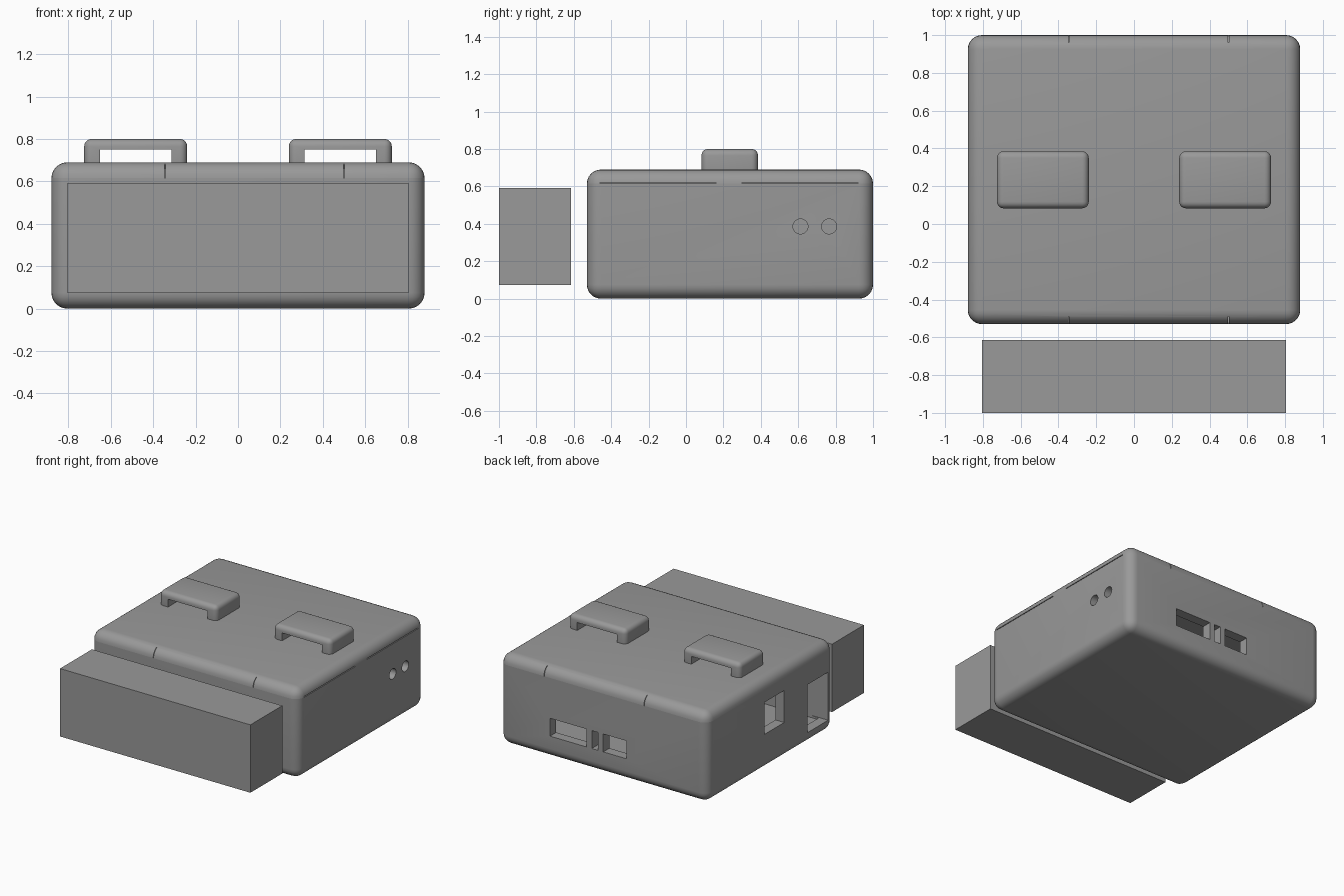
import bpy, bmesh, math

if "Cube" in bpy.data.objects:
    bpy.data.objects.remove(bpy.data.objects["Cube"])

grey = bpy.data.materials.new("mid grey")
grey.diffuse_color = (0.32, 0.32, 0.32, 1)
grey.use_nodes = True
grey.node_tree.nodes["Principled BSDF"].inputs["Base Color"].default_value = grey.diffuse_color


def finish(name, bm):
    me = bpy.data.meshes.new(name)
    bm.to_mesh(me)
    bm.free()
    ob = bpy.data.objects.new(name, me)
    bpy.context.collection.objects.link(ob)
    me.materials.append(grey)
    return ob


def box(name, x, y, z, radius=0, segments=6):
    """Box from (min, max) ranges, optionally with rounded edges."""
    bm = bmesh.new()
    bmesh.ops.create_cube(bm, size=1)
    for v in bm.verts:
        for i, (a, b) in enumerate((x, y, z)):
            v.co[i] = a if v.co[i] < 0 else b
    if radius:
        bmesh.ops.bevel(bm, geom=bm.edges[:], offset=radius, segments=segments,
                        profile=0.5, affect='EDGES')
    return finish(name, bm)


def peg(name, y, z, r):
    """Cutter along x through the right wall."""
    bm = bmesh.new()
    bmesh.ops.create_cone(bm, cap_ends=True, segments=32, radius1=r, radius2=r, depth=0.3)
    for v in bm.verts:
        v.co = (0.88 + v.co.z, y + v.co.y, z - v.co.x)
    bmesh.ops.recalc_face_normals(bm, faces=bm.faces[:])
    return finish(name, bm)


def cut(ob, cutter):
    mod = ob.modifiers.new("cut", 'BOOLEAN')
    mod.operation, mod.solver, mod.object = 'DIFFERENCE', 'EXACT', cutter
    bpy.context.view_layer.objects.active = ob
    bpy.ops.object.modifier_apply(modifier=mod.name)
    bpy.data.objects.remove(cutter)


def smooth(ob):
    bpy.ops.object.select_all(action='DESELECT')
    ob.select_set(True)
    bpy.context.view_layer.objects.active = ob
    bpy.ops.object.shade_smooth_by_angle(angle=math.radians(30))


W, Y0, Y1, H, SEAM, T = 0.88, -0.53, 1.0, 0.69, 0.615, 0.075
big = (-2, 2)

# hollow case body
body = box("case_body", (-W, W), (Y0, Y1), (0, H), T)
cut(body, box("c", big, big, (SEAM, 2)))
cut(body, box("c", (-W + T, W - T), (Y0 + T, Y1 - T), (T, 1)))

# back wall ports
for x in ((0.14, 0.45), (0.045, 0.097), (-0.198, 0.0)):
    cut(body, box("c", x, (0.85, 1.1), (0.17, 0.307)))
# left wall windows
cut(body, box("c", (-1, -0.75), (0.07, 0.31), (0.275, 0.52)))
cut(body, box("c", (-1, -0.75), (-0.46, -0.21), (0.09, 0.457)))
# right wall round holes
for y in (0.612, 0.765):
    cut(body, peg("c", y, 0.386, 0.04))

# lid with hairline seams
lid = box("case_lid", (-W, W), (Y0, Y1), (0, H), T)
cut(lid, box("c", big, big, (-1, SEAM)))
for y in ((-0.46, 0.16), (0.30, 0.92)):
    cut(lid, box("c", (W - 0.03, 1), y, (SEAM - 0.01, SEAM + 0.006)))
for x in (-0.345, 0.5):
    for y in ((Y0 - 0.1, Y0 + 0.04), (Y1 - 0.04, Y1 + 0.1)):
        cut(lid, box("c", (x - 0.002, x + 0.002), y, (SEAM - 0.01, H + 0.1)))

# two bridge handles on the lid
handles = []
for side, cx in (("left", -0.4825), ("right", 0.4825)):
    h = box(side + "_handle", (cx - 0.243, cx + 0.243), (0.083, 0.385), (0.64, 0.80), 0.035, 5)
    cut(h, box("c", (cx - 0.168, cx + 0.168), (0, 0.5), (0.6, 0.75)))
    handles.append(h)

# plain block in front of the case
box("front_block", (-0.805, 0.805), (-1.0, -0.615), (0.073, 0.592))

for ob in [body, lid] + handles:
    smooth(ob)
